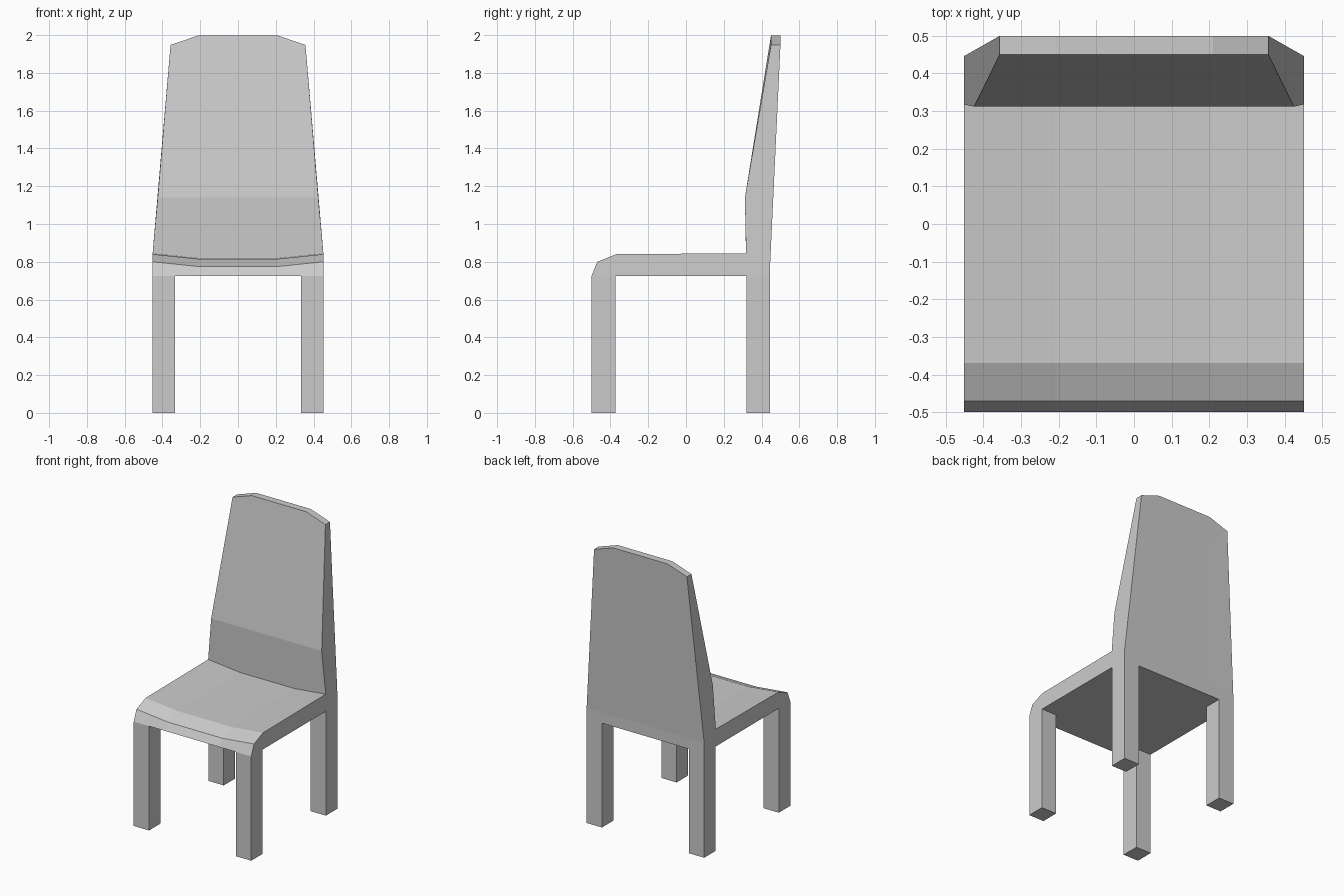
import bpy
import bmesh

cube = bpy.data.objects.get("Cube")
if cube:
    bpy.data.objects.remove(cube)

grey = bpy.data.materials.new("plain grey")
grey.use_nodes = True
grey.diffuse_color = (0.6, 0.6, 0.6, 1)
grey.node_tree.nodes["Principled BSDF"].inputs["Base Color"].default_value = grey.diffuse_color


def finish(name, bm):
    bmesh.ops.recalc_face_normals(bm, faces=bm.faces)
    mesh = bpy.data.meshes.new(name)
    bm.to_mesh(mesh)
    bm.free()
    mesh.materials.append(grey)
    obj = bpy.data.objects.new(name, mesh)
    bpy.context.collection.objects.link(obj)
    return obj


# Seat and backrest: side profile of (y, z, half width, height change in the middle)
INNER = 0.21
DIP = -0.025
RISE = 0.05
profile = [
    (-0.5, 0.725, 0.452, 0),
    (-0.47, 0.80, 0.452, DIP),
    (-0.37, 0.84, 0.452, DIP),
    (0.318, 0.845, 0.452, DIP),
    (0.312, 1.14, 0.425, 0),
    (0.45, 1.948, 0.357, RISE),
    (0.5, 1.948, 0.357, RISE),
    (0.446, 0.80, 0.452, 0),
    (0.446, 0.725, 0.452, 0),
]
bm = bmesh.new()
sections = []
for side, outer in ((-1, True), (-1, False), (1, False), (1, True)):
    ring = []
    for y, z, half, change in profile:
        x = half if outer else INNER
        ring.append(bm.verts.new((side * x, y, z if outer else z + change)))
    sections.append(ring)
for a, b in zip(sections, sections[1:]):
    for i in range(len(profile)):
        j = (i + 1) % len(profile)
        bm.faces.new((a[i], a[j], b[j], b[i]))
bm.faces.new(sections[0])
bm.faces.new(sections[-1])
finish("seat_and_backrest", bm)


# Four square legs
def leg(name, x, y):
    height = 0.725
    bm = bmesh.new()
    bmesh.ops.create_cube(bm, size=1)
    bmesh.ops.scale(bm, vec=(0.118, 0.126, height), verts=bm.verts)
    bmesh.ops.translate(bm, vec=(x, y, height / 2), verts=bm.verts)
    finish(name, bm)


for side, x in (("left", 0.393), ("right", -0.393)):
    leg("front_leg_" + side, x, -0.437)
    leg("back_leg_" + side, x, 0.383)
